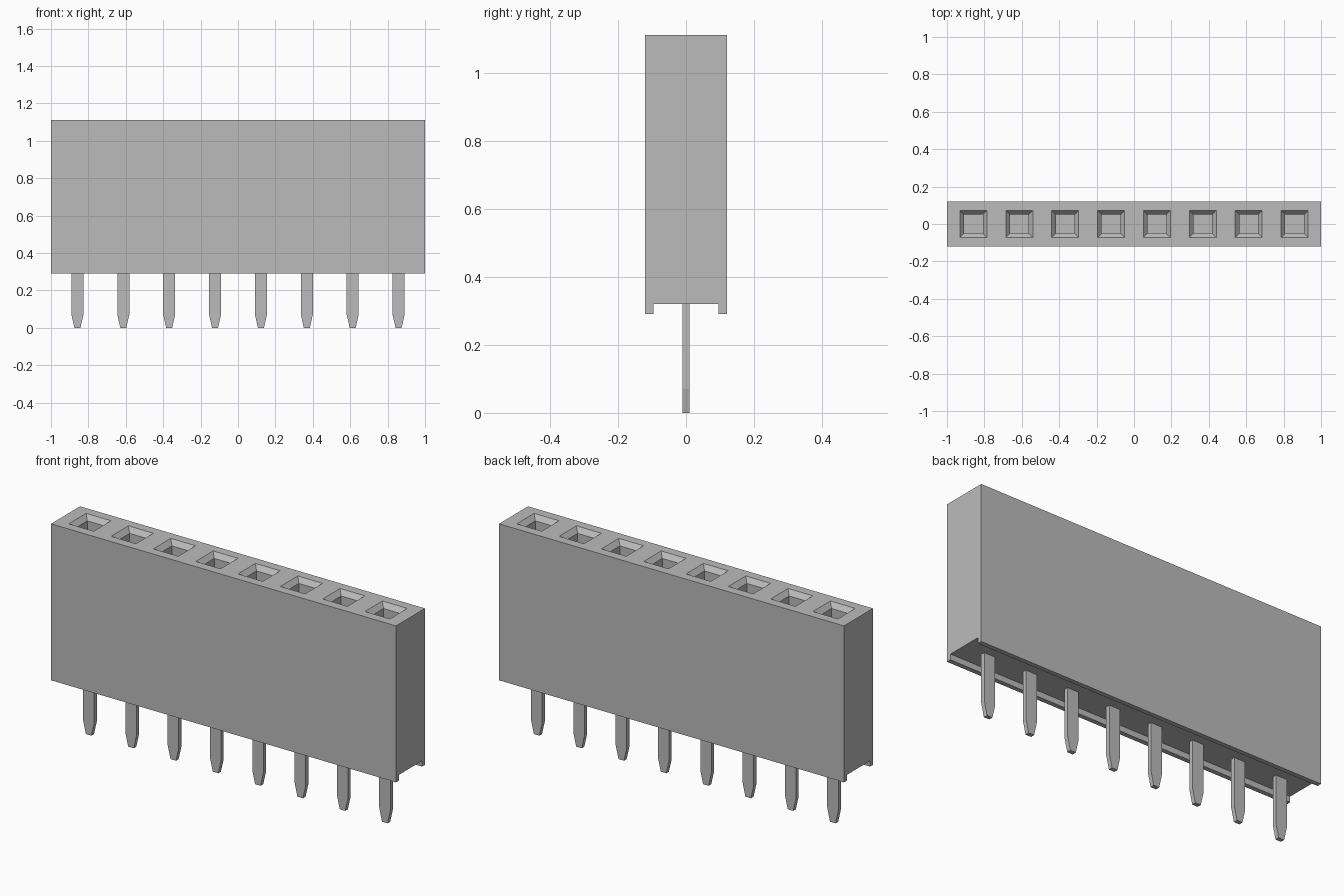
import bpy, bmesh

if "Cube" in bpy.data.objects:
    bpy.data.objects.remove(bpy.data.objects["Cube"])

PITCH = 0.2453
XS = [(i - 3.5) * PITCH for i in range(8)]

grey = bpy.data.materials.new("plain grey")
grey.diffuse_color = (0.5, 0.5, 0.5, 1)
grey.use_nodes = True
grey.node_tree.nodes["Principled BSDF"].inputs["Base Color"].default_value = grey.diffuse_color


def loft(name, rings):
    """Closed solid through rectangular rings (x centre, half x, half y, z)."""
    bm = bmesh.new()
    for group in rings:
        loops = [[bm.verts.new((cx + sx * hx, sy * hy, z))
                  for sx, sy in ((-1, -1), (1, -1), (1, 1), (-1, 1))]
                 for cx, hx, hy, z in group]
        bm.faces.new(loops[0][::-1])
        bm.faces.new(loops[-1])
        for a, b in zip(loops, loops[1:]):
            for i in range(4):
                j = (i + 1) % 4
                bm.faces.new((a[i], a[j], b[j], b[i]))
    bmesh.ops.recalc_face_normals(bm, faces=bm.faces)
    me = bpy.data.meshes.new(name)
    bm.to_mesh(me)
    bm.free()
    me.materials.append(grey)
    ob = bpy.data.objects.new(name, me)
    bpy.context.collection.objects.link(ob)
    return ob


def cut(target, cutter):
    mod = target.modifiers.new(cutter.name, 'BOOLEAN')
    mod.operation = 'DIFFERENCE'
    mod.solver = 'EXACT'
    mod.object = cutter
    cutter.hide_render = True
    cutter.hide_viewport = True


# Housing block with a channel along its underside
housing = loft("housing", [[(0, 1, 0.12, 0.29), (0, 1, 0.12, 1.11)]])
cut(housing, loft("channel_cutter", [[(0, 1.1, 0.096, 0.2), (0, 1.1, 0.096, 0.32)]]))

# Square sockets with flared mouths
cut(housing, loft("socket_cutter", [
    [(x, 0.05, 0.05, 0.60), (x, 0.05, 0.05, 1.085),
     (x, 0.072, 0.072, 1.11), (x, 0.072, 0.072, 1.15)] for x in XS]))

# Flat pins with tapered tips
loft("pins", [[(x, 0.016, 0.011, 0), (x, 0.032, 0.011, 0.07),
               (x, 0.032, 0.011, 0.34)] for x in XS])
